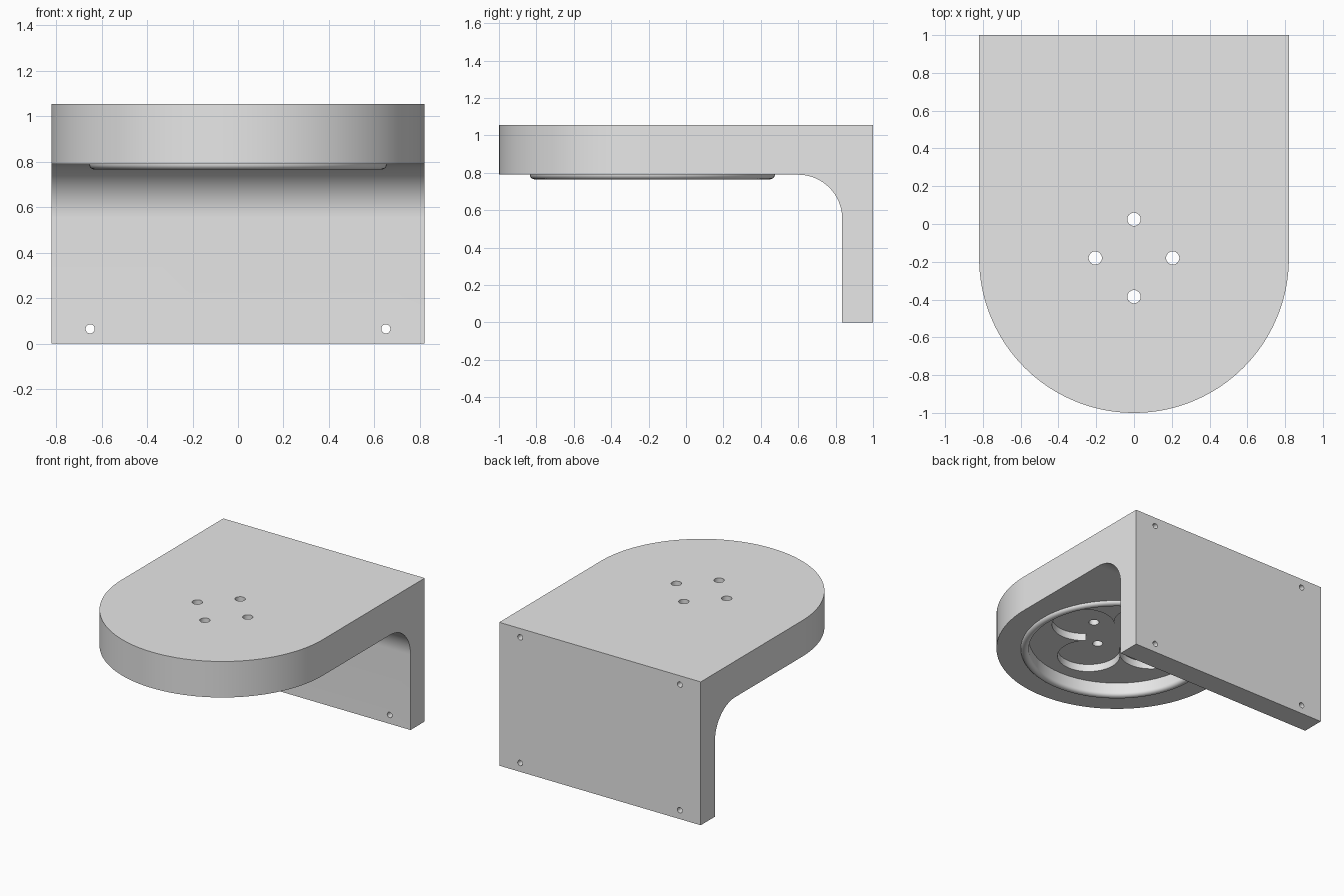
import bpy
import bmesh
from math import sin, cos, pi, radians
from mathutils import Vector

if "Cube" in bpy.data.objects:
    bpy.data.objects.remove(bpy.data.objects["Cube"], do_unlink=True)

HALF_W = 0.82
CY = -0.18            # centre of the rounded end
TOP, UNDER = 1.055, 0.79

grey = bpy.data.materials.new("plain grey")
grey.use_nodes = True
grey.diffuse_color = (0.8, 0.8, 0.8, 1)
grey.node_tree.nodes["Principled BSDF"].inputs["Base Color"].default_value = grey.diffuse_color


def arc(cx, cy, r, start, end, n):
    """Points on an arc, angles in degrees."""
    angles = [radians(start + (end - start) * i / n) for i in range(n + 1)]
    return [(cx + r * cos(a), cy + r * sin(a)) for a in angles]


def finish(name, bm):
    bmesh.ops.remove_doubles(bm, verts=bm.verts, dist=1e-5)
    bmesh.ops.recalc_face_normals(bm, faces=bm.faces)
    mesh = bpy.data.meshes.new(name)
    bm.to_mesh(mesh)
    bm.free()
    mesh.materials.append(grey)
    obj = bpy.data.objects.new(name, mesh)
    bpy.context.collection.objects.link(obj)
    return obj


def prism(name, points, axis, low, high):
    """Extrude a 2D outline along the x, y or z axis."""
    place = {"x": lambda a, b: (low, a, b),
             "y": lambda a, b: (a, low, b),
             "z": lambda a, b: (a, b, low)}[axis]
    bm = bmesh.new()
    face = bm.faces.new([bm.verts.new(place(a, b)) for a, b in points])
    new = bmesh.ops.extrude_face_region(bm, geom=[face])["geom"]
    shift = Vector([high - low if axis == k else 0 for k in "xyz"])
    bmesh.ops.translate(bm, vec=shift, verts=[v for v in new if isinstance(v, bmesh.types.BMVert)])
    return finish(name, bm)


def combine(target, tool, operation="DIFFERENCE"):
    """Apply a boolean and remove the tool object."""
    mod = target.modifiers.new("cut", "BOOLEAN")
    mod.operation, mod.solver, mod.object = operation, "EXACT", tool
    bpy.context.view_layer.objects.active = target
    bpy.ops.object.modifier_apply(modifier=mod.name)
    bpy.data.objects.remove(tool, do_unlink=True)


def circle(x, y, r, n):
    return arc(x, y, r, 0, 360, n)[:-1]


# Bracket: filleted side profile trimmed by the rounded plan outline
side = [(-1.1, UNDER)] + arc(0.6, 0.555, 0.235, 90, 0, 24)
side += [(0.835, 0), (1, 0), (1, TOP), (-1.1, TOP)]
bracket = prism("bracket", side, "x", -HALF_W, HALF_W)
plan = arc(0, CY, HALF_W, 180, 360, 96) + [(HALF_W, 1.2), (-HALF_W, 1.2)]
combine(bracket, prism("plan_cutter", plan, "z", -0.1, 1.2), "INTERSECT")

# Round pocket underneath, with a deeper four-lobed pocket in its floor
combine(bracket, prism("pocket_cutter", circle(0, CY, 0.6, 128), "z", 0.6, 0.865))
clover = []
for turn in (0, 90, 180, 270):
    a = radians(turn)
    clover += arc(0.3 * cos(a), CY + 0.3 * sin(a), 0.3 / 2 ** 0.5,
                  turn - 135, turn + 135, 36)[:-1]
combine(bracket, prism("clover_cutter", clover, "z", 0.7, 0.92))

# Four holes through the platform
for i in range(4):
    a = i * pi / 2
    hole = circle(0.205 * cos(a), CY + 0.205 * sin(a), 0.035, 32)
    combine(bracket, prism("hole_cutter", hole, "z", 0.7, 1.2))

# Four mounting holes in the back plate
for x in (-0.65, 0.65):
    for z in (0.065, 0.99):
        combine(bracket, prism("screw_cutter", circle(x, z, 0.02, 24), "y", 0.8, 1.1))

# Rounded rim around the pocket: lower half of a ring
bm = bmesh.new()
profile = [bm.verts.new((r, CY, UNDER + 0.9 * h)) for r, h in arc(0.6275, 0, 0.0275, 180, 360, 14)]
edges = [bm.edges.new(pair) for pair in zip(profile, profile[1:])]
bmesh.ops.spin(bm, geom=profile + edges, cent=(0, CY, 0), axis=(0, 0, 1),
               angle=2 * pi, steps=128, use_merge=False)
bmesh.ops.remove_doubles(bm, verts=bm.verts, dist=1e-5)
bmesh.ops.recalc_face_normals(bm, faces=bm.faces)
if min(bm.faces, key=lambda f: f.calc_center_median().z).normal.z > 0:
    bmesh.ops.reverse_faces(bm, faces=bm.faces)
mesh = bpy.data.meshes.new("pocket_rim")
bm.to_mesh(mesh)
bm.free()
mesh.materials.append(grey)
rim = bpy.data.objects.new("pocket_rim", mesh)
bpy.context.collection.objects.link(rim)

# Smooth the curved walls, keep edges crisp
for obj in (bracket, rim):
    bpy.ops.object.select_all(action="DESELECT")
    obj.select_set(True)
    bpy.context.view_layer.objects.active = obj
    bpy.ops.object.shade_smooth_by_angle(angle=radians(30))
